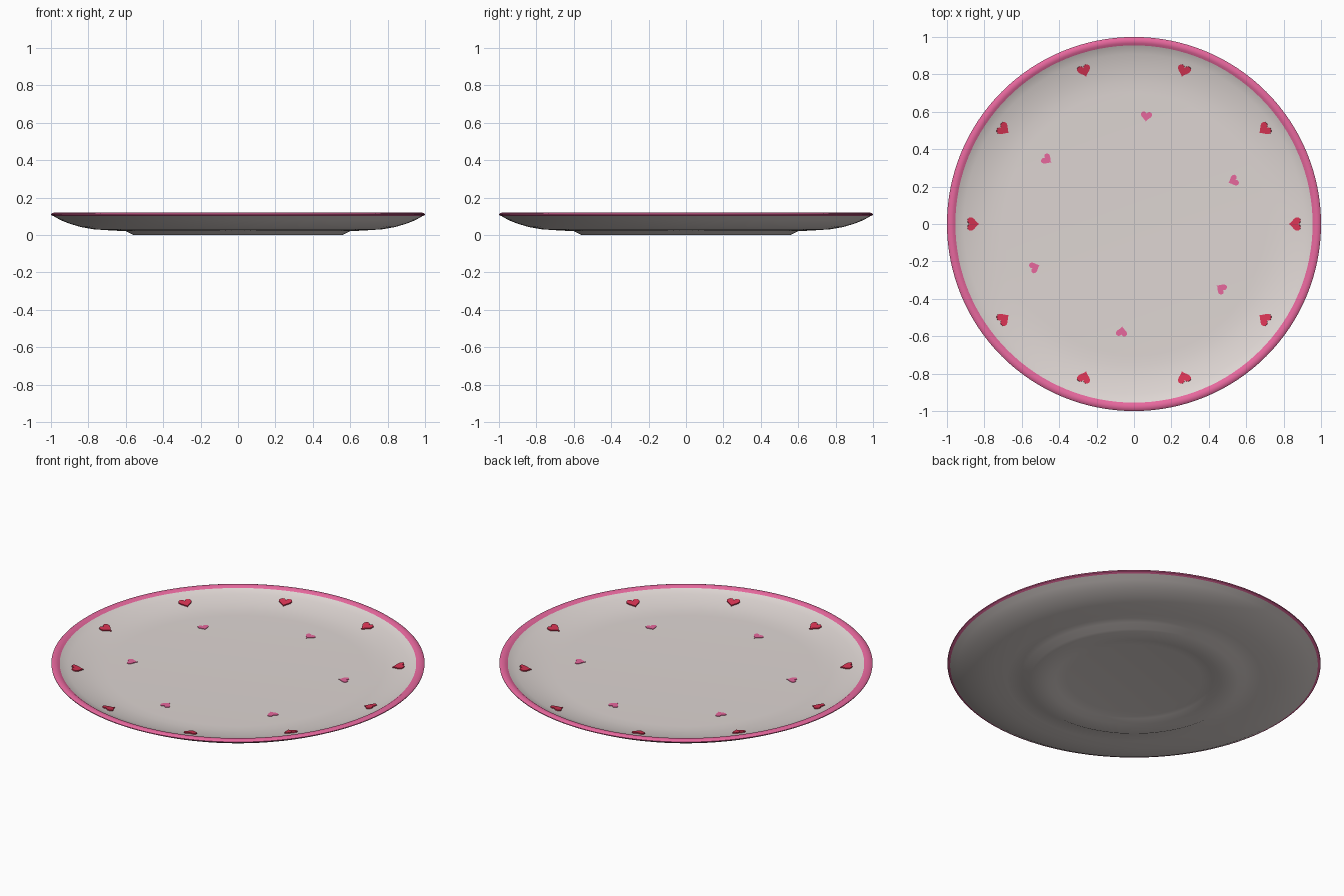
import bpy, bmesh
from math import sin, cos, pi, radians, atan2
from mathutils import Matrix

cube = bpy.data.objects.get("Cube")
if cube:
    bpy.data.objects.remove(cube, do_unlink=True)


def material(name, rgb):
    m = bpy.data.materials.new(name)
    m.use_nodes = True
    m.diffuse_color = (*rgb, 1)
    m.node_tree.nodes["Principled BSDF"].inputs["Base Color"].default_value = (*rgb, 1)
    return m


CREAM = material("cream glaze", (0.73, 0.67, 0.65))
PINK = material("pink glaze", (0.87, 0.15, 0.37))
RED = material("red glaze", (0.70, 0.035, 0.09))


def add_object(name, bm, mats):
    mesh = bpy.data.meshes.new(name)
    bmesh.ops.recalc_face_normals(bm, faces=bm.faces)
    bm.to_mesh(mesh)
    bm.free()
    for m in mats:
        mesh.materials.append(m)
    obj = bpy.data.objects.new(name, mesh)
    bpy.context.collection.objects.link(obj)
    return obj


def smooth(obj, angle):
    bpy.ops.object.select_all(action="DESELECT")
    obj.select_set(True)
    bpy.context.view_layer.objects.active = obj
    bpy.ops.object.shade_smooth_by_angle(angle=radians(angle))


# Plate: (radius, height) from the recessed foot, round the rim, to the well
PROFILE = [(0, 0.02), (0.36, 0.019), (0.42, 0.012), (0.46, 0), (0.56, 0),
           (0.6, 0.02), (0.68, 0.024), (0.77, 0.03), (0.84, 0.042),
           (0.9, 0.06), (0.95, 0.08), (0.985, 0.1), (0.999, 0.106),
           (1, 0.111), (0.993, 0.117), (0.98, 0.12), (0.966, 0.118),
           (0.955, 0.11), (0.91, 0.095), (0.86, 0.082), (0.81, 0.073),
           (0.76, 0.067), (0.7, 0.065), (0, 0.065)]
bm = bmesh.new()
verts = [bm.verts.new((r, 0, z)) for r, z in PROFILE]
edges = [bm.edges.new(pair) for pair in zip(verts, verts[1:])]
bmesh.ops.spin(bm, geom=verts + edges, cent=(0, 0, 0), axis=(0, 0, 1),
               angle=2 * pi, steps=128, use_duplicate=False)
bmesh.ops.remove_doubles(bm, verts=bm.verts, dist=0.0001)
# Pink band on the rounded lip
for f in bm.faces:
    c = f.calc_center_median()
    f.material_index = int(c.z > 0.1025 and c.xy.length > 0.955)
smooth(add_object("plate", bm, [CREAM, PINK]), 35)


def heart(name, radius, angle, height, width, slope, turn, mat):
    """Thin heart whose tip points to the plate centre, plus a turn."""
    bm = bmesh.new()
    ring = []
    for i in range(28):
        t = 2 * pi * i / 28
        x = 16 * sin(t) ** 3
        y = 13 * cos(t) - 5 * cos(2 * t) - 2 * cos(3 * t) - cos(4 * t) + 2.5
        ring.append(bm.verts.new((x * width / 32, y * width / 32, 0)))
    face = bm.faces.new(ring)
    top = bmesh.ops.extrude_face_region(bm, geom=[face])["geom"]
    bmesh.ops.translate(bm, vec=(0, 0, 0.008),
                        verts=[v for v in top if isinstance(v, bmesh.types.BMVert)])
    place = (Matrix.Rotation(angle - pi / 2, 4, "Z")
             @ Matrix.Translation((0, radius, height))
             @ Matrix.Rotation(slope, 4, "X")
             @ Matrix.Rotation(turn, 4, "Z"))
    bmesh.ops.transform(bm, matrix=place, verts=bm.verts)
    add_object(name, bm, [mat])


# Ten red hearts on the sloping border
for k in range(10):
    heart(f"border_heart_{k + 1}", 0.86, k * pi / 5, 0.081, 0.072,
          atan2(0.02, 0.1), 0, RED)

# Six pink hearts in the well
for k in range(6):
    heart(f"well_heart_{k + 1}", 0.577, radians(23.5) + k * pi / 3, 0.06, 0.06,
          0, 0, PINK)
